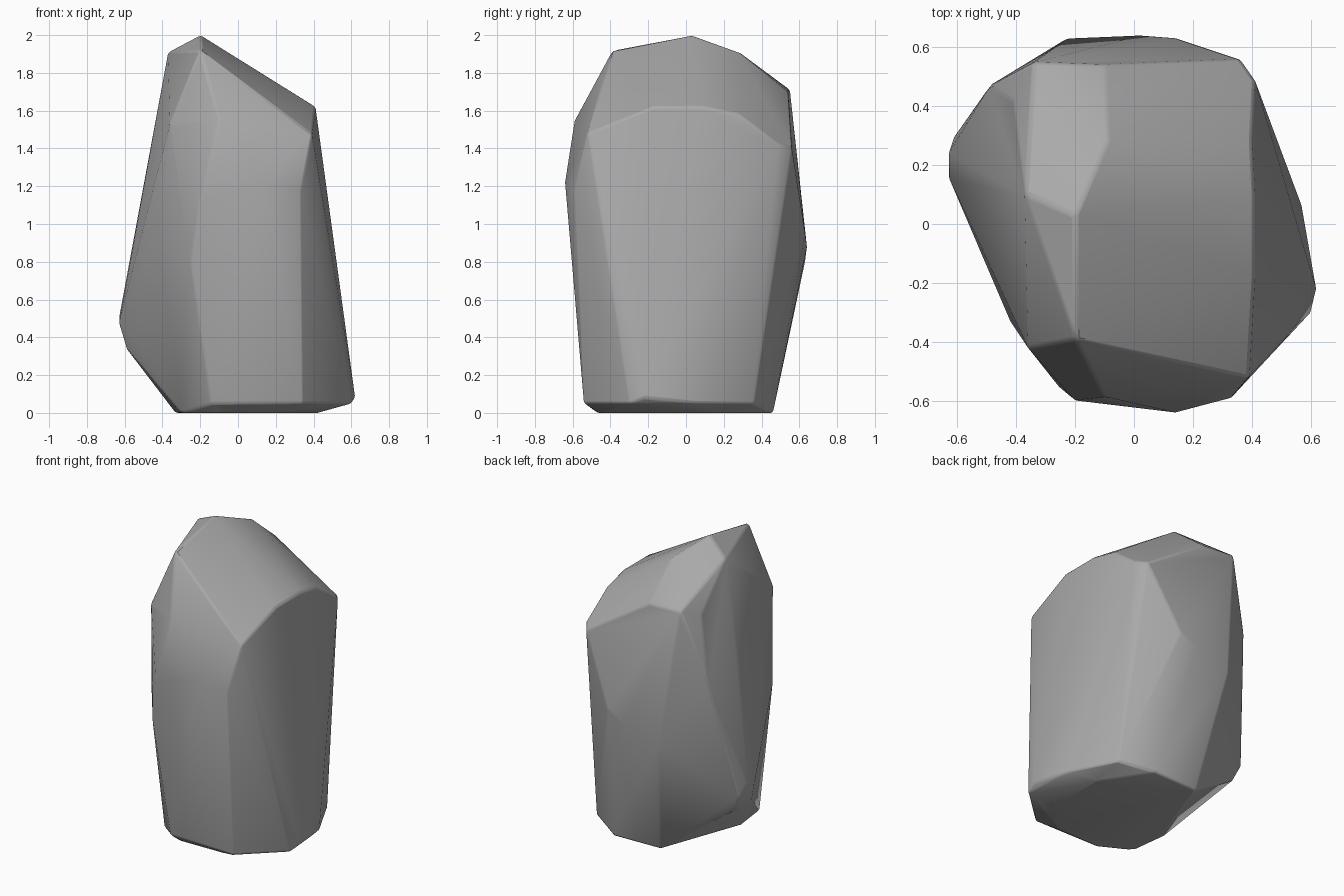
import bpy, bmesh, math
from mathutils import Vector

cube = bpy.data.objects.get("Cube")
if cube:
    bpy.data.objects.remove(cube, do_unlink=True)

# Corners of the boulder in hundredths of a unit, grouped by zone
CREST = [(-20, 3, 200), (-20, -39, 192), (-37, 10, 191), (-9, 28, 191),
         (-41, 42, 166), (-34, 55, 171), (-10, 54, 170)]
SHOULDER = [(41, -17, 162), (41, 9, 162), (40, 28, 158), (36, 56, 140), (41, 49, 142),
            (39, -52, 148), (-10, -59, 155), (-36, -42, 153)]
WAIST = [(14, -64, 122), (33, -59, 118), (-20, -60, 112), (-25, -56, 80),
         (-42, -33, 90), (-49, 47, 125), (-23, 63, 80), (15, 63, 95), (2, 64, 88)]
FLANK = [(-63, 24, 50), (-63, 16, 48), (-61, 30, 42), (-59, 14, 34), (-57, 27, 32)]
RIM = [(62, -22, 8), (60, -30, 5), (34, -54, 5), (57, 6, 5), (42, 36, 5), (-14, -52, 5)]
BASE = [(-12, 45, 0), (22, 46, 0), (42, 15, 0), (42, -25, 0), (20, -46, 0),
        (-10, -47, 0), (-30, -36, 0), (-33, -12, 0)]


def flat_material(name, color):
    mat = bpy.data.materials.new(name)
    mat.use_nodes = True
    mat.diffuse_color = color
    for node in mat.node_tree.nodes:
        if node.type == "BSDF_PRINCIPLED":
            node.inputs["Base Color"].default_value = color
    return mat


def hull_object(name, corners, material):
    """Wrap the corners in a convex skin and join nearly flat faces."""
    bm = bmesh.new()
    for corner in corners:
        bm.verts.new(Vector(corner) / 100)
    hull = bmesh.ops.convex_hull(bm, input=bm.verts[:])
    unused = {g for g in hull["geom_interior"] + hull["geom_unused"]
              if isinstance(g, bmesh.types.BMVert)}
    bmesh.ops.delete(bm, geom=list(unused), context="VERTS")
    bmesh.ops.dissolve_limit(bm, angle_limit=math.radians(2),
                             verts=bm.verts[:], edges=bm.edges[:])
    bmesh.ops.recalc_face_normals(bm, faces=bm.faces[:])
    mesh = bpy.data.meshes.new(name)
    bm.to_mesh(mesh)
    bm.free()
    mesh.materials.append(material)
    obj = bpy.data.objects.new(name, mesh)
    bpy.context.collection.objects.link(obj)
    return obj


stone = flat_material("stone_grey", (0.4, 0.4, 0.4, 1.0))
boulder = hull_object("boulder", CREST + SHOULDER + WAIST + FLANK + RIM + BASE, stone)

# Worn edges
bevel = boulder.modifiers.new("worn_edges", "BEVEL")
bevel.width = 0.012
bevel.segments = 2
bevel.limit_method = "ANGLE"
bevel.angle_limit = math.radians(22)

# Smooth skin with the strong ridges kept crisp
bpy.ops.object.select_all(action="DESELECT")
boulder.select_set(True)
bpy.context.view_layer.objects.active = boulder
bpy.ops.object.shade_smooth_by_angle(angle=math.radians(30))
